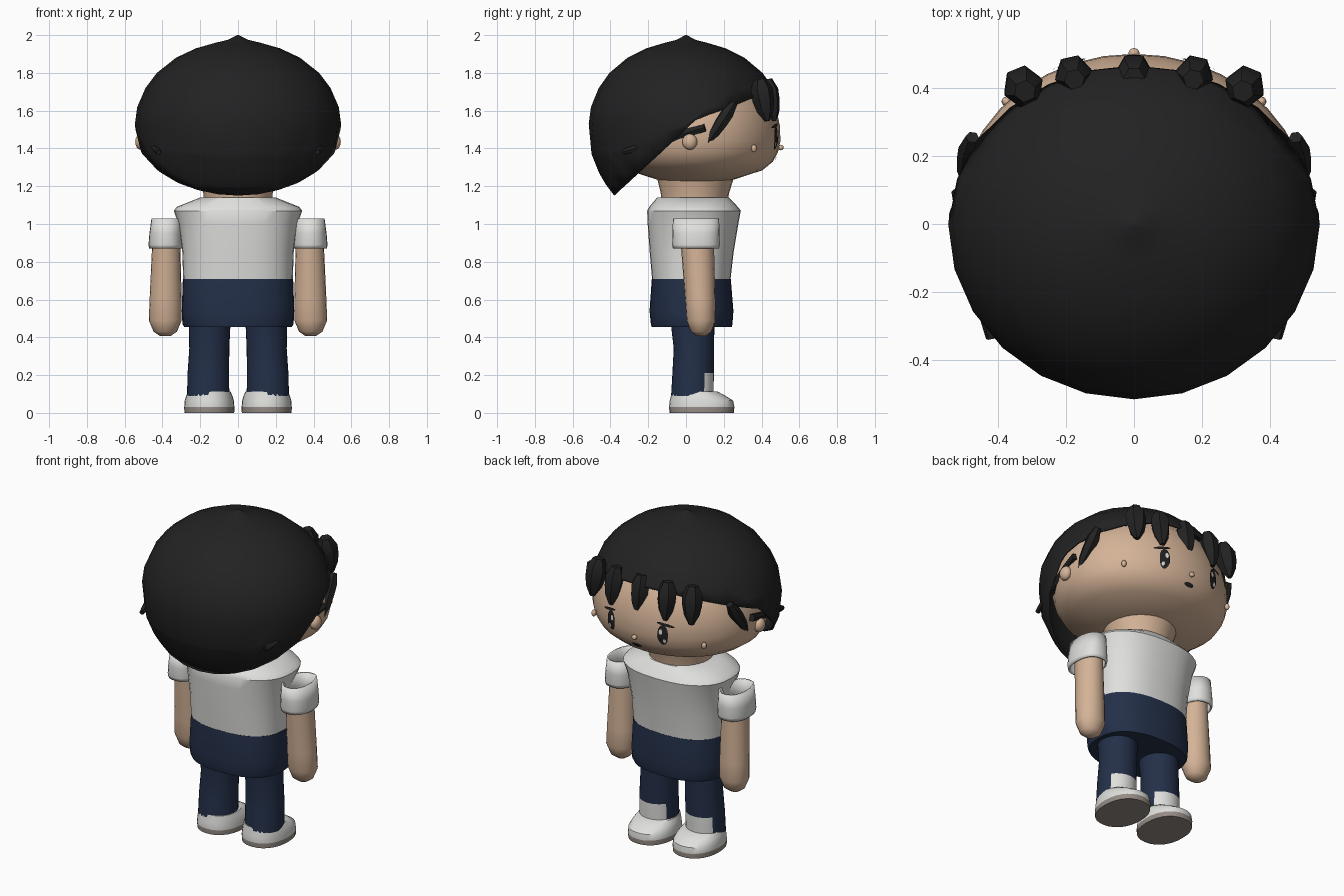
import bpy, bmesh, math
from mathutils import Vector, Matrix

cube = bpy.data.objects.get("Cube")
if cube:
    bpy.data.objects.remove(cube)


def material(name, rgb):
    m = bpy.data.materials.new(name)
    m.use_nodes = True
    m.diffuse_color = (*rgb, 1)
    m.node_tree.nodes["Principled BSDF"].inputs["Base Color"].default_value = (*rgb, 1)
    return m


BLACK = material("hair black", (0.016, 0.016, 0.016))
SKIN = material("skin", (0.66, 0.45, 0.31))
WHITE = material("shirt white", (0.74, 0.74, 0.72))
NAVY = material("navy cloth", (0.017, 0.029, 0.066))
SOLE = material("sole taupe", (0.30, 0.26, 0.23))


def finish(name, bm, mats, rule=None, angle=40):
    """Turn a bmesh into a shaded object; rule picks a material per face centre."""
    bmesh.ops.recalc_face_normals(bm, faces=bm.faces[:])
    if rule:
        for f in bm.faces:
            f.material_index = rule(f.calc_center_median())
    me = bpy.data.meshes.new(name)
    bm.to_mesh(me)
    bm.free()
    for m in mats:
        me.materials.append(m)
    ob = bpy.data.objects.new(name, me)
    bpy.context.collection.objects.link(ob)
    bpy.ops.object.select_all(action='DESELECT')
    ob.select_set(True)
    bpy.context.view_layer.objects.active = ob
    bpy.ops.object.shade_smooth_by_angle(angle=math.radians(angle))
    return ob


def loft(rings, seg=28, power=2.0, caps=True):
    """Skin superellipse rings given as (z, centre x, centre y, radius x, radius y)."""
    bm = bmesh.new()
    loops = []
    for z, cx, cy, rx, ry in rings:
        loop = []
        for i in range(seg):
            a = math.tau * i / seg
            c, s = math.cos(a), math.sin(a)
            loop.append(bm.verts.new((
                cx + rx * math.copysign(abs(c) ** (2 / power), c),
                cy + ry * math.copysign(abs(s) ** (2 / power), s), z)))
        loops.append(loop)
    for lo, hi in zip(loops, loops[1:]):
        for i in range(seg):
            j = (i + 1) % seg
            bm.faces.new((lo[i], lo[j], hi[j], hi[i]))
    if caps:
        bm.faces.new(loops[0][::-1])
        bm.faces.new(loops[-1])
    return bm


def rod(name, start, end, radii, flat=1.0):
    """Tapered six-sided hair lock between two points."""
    a, b = Vector(start), Vector(end)
    d = b - a
    n = len(radii) - 1
    bm = loft([(d.length * i / n, 0, 0, r, r * flat) for i, r in enumerate(radii)], 6)
    bm.transform(Matrix.Translation(a) @ d.to_track_quat('Z', 'Y').to_matrix().to_4x4())
    return finish(name, bm, [BLACK], angle=35)


def ball(name, centre, size, mat):
    bm = bmesh.new()
    bmesh.ops.create_uvsphere(bm, u_segments=14, v_segments=8, radius=1)
    bm.transform(Matrix.Translation(centre) @ Matrix.Diagonal((*size, 1)))
    return finish(name, bm, [mat])


# Head and neck
HEAD_Y, WIDE = 0.05, 1.14
head_profile = [(1.225, .17), (1.25, .25), (1.285, .355), (1.33, .41), (1.38, .437),
                (1.44, .45), (1.52, .447), (1.6, .43), (1.7, .385), (1.8, .28),
                (1.87, .14), (1.89, .02)]
finish("head", loft([(z, 0, HEAD_Y, r * WIDE, r) for z, r in head_profile], 36), [SKIN], angle=60)
finish("neck", loft([(1.1, 0, .045, .18, .175), (1.16, 0, .047, .183, .18),
                     (1.25, 0, .05, .21, .205)]), [SKIN])


def face_y(x, z):
    """Depth of the face surface at x, z."""
    for (z0, r0), (z1, r1) in zip(head_profile, head_profile[1:]):
        if z0 <= z <= z1:
            r = r0 + (r1 - r0) * (z - z0) / (z1 - z0)
            return HEAD_Y + r * math.sqrt(1 - (x / (r * WIDE)) ** 2)
    return HEAD_Y


def patch(name, cx, cz, rx, rz, mat, lift=.006, tilt=0):
    """Thin oval plate that follows the face."""
    bm = bmesh.new()
    bmesh.ops.create_circle(bm, cap_ends=True, cap_tris=True, segments=18, radius=1)
    bmesh.ops.subdivide_edges(bm, edges=bm.edges[:], cuts=1)
    c, s = math.cos(tilt), math.sin(tilt)
    for v in bm.verts:
        u, w = v.co.x * rx, v.co.y * rz
        x, z = cx + u * c - w * s, cz + u * s + w * c
        v.co = (x, face_y(x, z) + lift, z)
    ob = finish(name, bm, [mat])
    if ob.data.polygons[0].normal.y < 0:
        ob.data.flip_normals()


# Face details
for side, label in ((1, "right"), (-1, "left")):
    patch("eye_" + label, side * .175, 1.455, .03, .062, BLACK)
    patch("eye_shine_" + label, side * .165, 1.475, .01, .016, WHITE, .009)
    patch("eye_glint_" + label, side * .185, 1.42, .009, .013, WHITE, .009)
    patch("eyelash_" + label, side * .19, 1.52, .05, .008, BLACK, .008, -side * .2)
    ball("cheek_" + label, (side * .375, .36, 1.4), (.014, .014, .02), SKIN)
    ball("ear_" + label, (side * .515, .02, 1.435), (.03, .04, .042), SKIN)
ball("nose", (0, .502, 1.405), (.016, .015, .015), SKIN)
patch("mouth", 0, 1.35, .032, .012, BLACK)

# Hair cap: dome trimmed along a bent hairline
hair_profile = [(1.05, .27), (1.15, .38), (1.21, .425), (1.27, .46), (1.37, .5), (1.53, .515),
                (1.62, .503), (1.72, .462), (1.8, .405), (1.88, .31), (1.93, .21),
                (1.96, .11), (1.975, .05), (2.0, .004)]
bm = loft([(z, 0, 0, r * 1.06, r) for z, r in hair_profile], 24, caps=False)
bm.faces.new([v for v in bm.verts if v.co.z > 1.999])
hairline = [(.053, 1.552, .927), (.053, 1.552, .385)]
for y, z, slope in hairline:
    bmesh.ops.bisect_plane(bm, geom=bm.verts[:] + bm.edges[:] + bm.faces[:], dist=1e-5,
                           plane_co=(0, y, z), plane_no=(0, -slope, 1))


def below_hairline(p):
    return p.z < min(z + slope * (p.y - y) for y, z, slope in hairline)


bmesh.ops.delete(bm, geom=[f for f in bm.faces if below_hairline(f.calc_center_median())],
                 context='FACES')
hair = finish("hair_cap", bm, [BLACK], angle=50)
shell = hair.modifiers.new("thickness", 'SOLIDIFY')
shell.thickness = .012
shell.offset = -1

# Fringe locks and side locks
for i, (x, y, r) in enumerate([(-.33, .39, .06), (-.18, .425, .056), (0, .43, .056),
                               (.18, .425, .056), (.33, .39, .06)]):
    rod(f"fringe_lock_{i + 1}", (x * .97, y, 1.765), (x * 1.02, y + .04, 1.545),
        (r * .55, r, r * .95, r * .75, r * .25))
for side, label in ((1, "right"), (-1, "left")):
    rod("temple_lock_" + label, (side * .475, .255, 1.64), (side * .495, .115, 1.43),
        (.02, .036, .036, .03, .01))
    rod("side_lock_" + label, (side * .515, .1, 1.51), (side * .42, -.335, 1.38),
        (.022, .028, .028, .024, .015))

# Torso: shirt and shorts
finish("shirt", loft([(.70, 0, .028, .29, .207), (.85, 0, .03, .295, .222),
                      (1.0, 0, .037, .315, .24), (1.07, 0, .042, .34, .248),
                      (1.09, 0, .04, .325, .235), (1.14, 0, .037, .20, .19)], 32, 2.4),
       [WHITE], angle=35)
finish("shorts", loft([(.455, 0, .03, .285, .212), (.47, 0, .03, .294, .216),
                       (.54, 0, .029, .298, .222), (.71, 0, .028, .292, .209)], 32, 2.4), [NAVY])

# Limbs and shoes
for side, label in ((1, "right"), (-1, "left")):
    x = side * .385
    finish("arm_" + label, loft([(.408, x, .08, .03, .025), (.43, x, .08, .062, .055),
                                 (.49, x, .08, .087, .077), (.6, side * .383, .075, .085, .08),
                                 (.9, side * .38, .06, .074, .088)], 20), [SKIN], angle=50)
    sleeve = finish("sleeve_" + label, loft([(.87, side * .383, .053, .088, .122),
                                             (.89, side * .383, .053, .091, .126),
                                             (.95, side * .382, .053, .087, .125),
                                             (1.03, side * .38, .053, .078, .122)],
                                            24, 2.3, caps=False), [WHITE])
    rim = sleeve.modifiers.new("thickness", 'SOLIDIFY')
    rim.thickness = .01
    rim.offset = -1
    # Leg with a pale panel low on its front
    lx = side * .15
    finish("leg_" + label, loft([(.09, side * .158, .033, .112, .112),
                                 (.21, side * .157, .038, .11, .11),
                                 (.34, side * .152, .042, .106, .107),
                                 (.47, side * .15, .035, .11, .115)], 32), [NAVY, WHITE],
           lambda p: int(p.z < .21 and p.y > .09))
    sx = side * .152
    finish("shoe_" + label, loft([(0, sx, .083, .132, .17), (.03, sx, .083, .133, .173),
                                  (.065, sx, .082, .13, .168), (.09, sx, .065, .123, .145),
                                  (.113, sx, .045, .112, .122)], 28, 2.2), [WHITE, SOLE],
           lambda p: int(p.z < .03))
